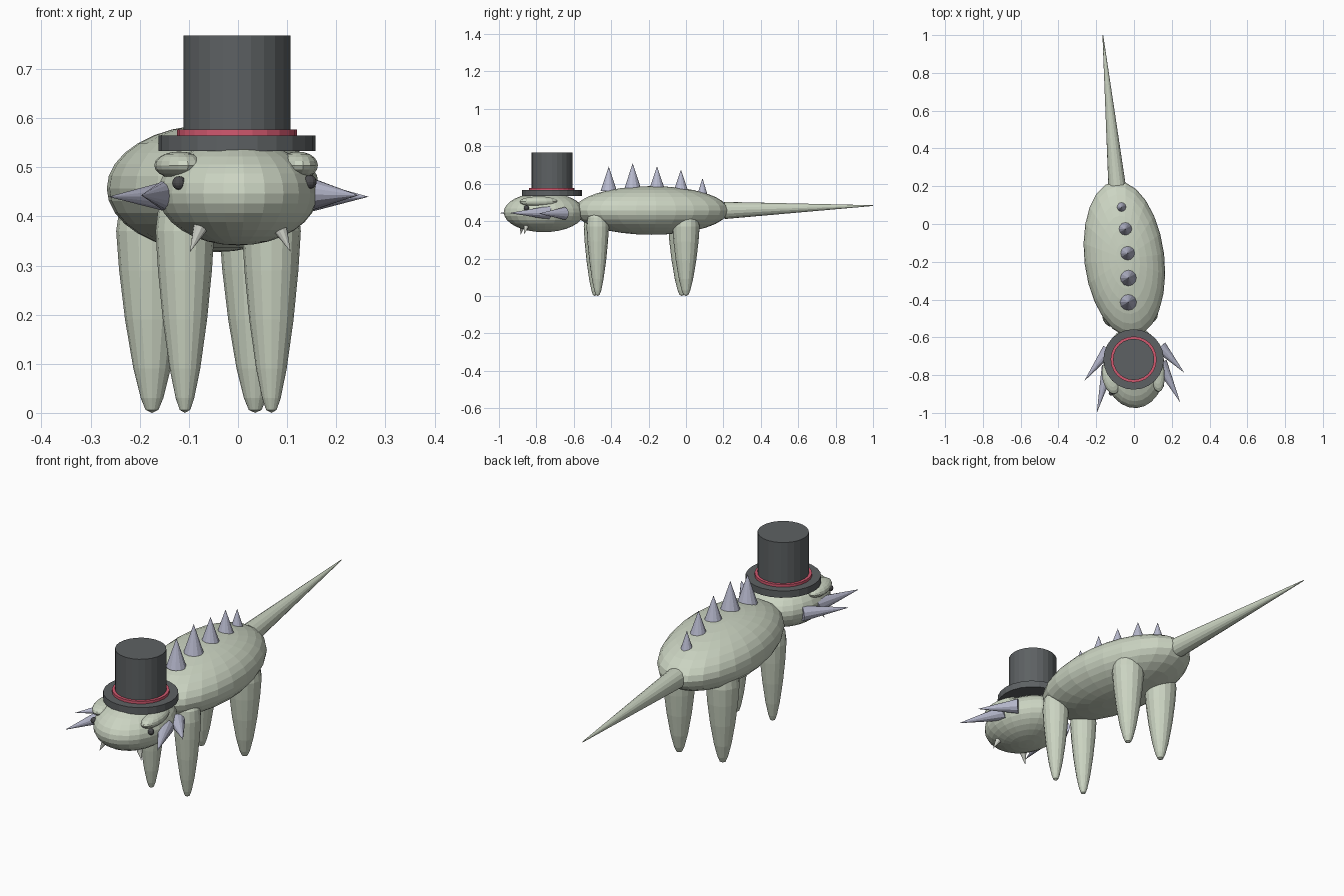
import bpy, bmesh
from math import pi, sin, cos
from mathutils import Vector, Matrix

if "Cube" in bpy.data.objects:
    bpy.data.objects.remove(bpy.data.objects["Cube"])


def material(name, rgb):
    m = bpy.data.materials.new(name)
    m.diffuse_color = (*rgb, 1)
    m.use_nodes = True
    m.node_tree.nodes["Principled BSDF"].inputs["Base Color"].default_value = m.diffuse_color
    return m


SKIN = material("sage", (0.60, 0.66, 0.54))
HORN = material("lavender", (0.48, 0.49, 0.62))
BONE = material("bone", (0.62, 0.64, 0.58))
FELT = material("charcoal", (0.11, 0.12, 0.125))
BAND = material("red", (0.65, 0.10, 0.16))
EYE = material("eye_dark", (0.07, 0.07, 0.075))


def finish(name, bm, mat, smooth=False):
    bmesh.ops.recalc_face_normals(bm, faces=bm.faces)
    me = bpy.data.meshes.new(name)
    bm.to_mesh(me)
    bm.free()
    ob = bpy.data.objects.new(name, me)
    me.materials.append(mat)
    bpy.context.collection.objects.link(ob)
    return ob


def ellipsoid(name, loc, size, mat, turn=0.0, seg=24, rings=16):
    bm = bmesh.new()
    m = Matrix.Translation(loc) @ Matrix.Rotation(turn, 4, 'Z') @ Matrix.Diagonal((*size, 1))
    bmesh.ops.create_uvsphere(bm, u_segments=seg, v_segments=rings, radius=1, matrix=m)
    return finish(name, bm, mat)


def spike(name, base, tip, r, mat, seg=12, r_tip=0.0):
    base, tip = Vector(base), Vector(tip)
    d = tip - base
    m = Matrix.Translation((base + tip) / 2) @ d.to_track_quat('Z', 'Y').to_matrix().to_4x4()
    bm = bmesh.new()
    bmesh.ops.create_cone(bm, cap_ends=True, segments=seg, radius1=r, radius2=r_tip,
                          depth=d.length, matrix=m)
    return finish(name, bm, mat)


def lathe(name, loc, profile, mat, scale=1.0, seg=16):
    bm = bmesh.new()
    vs = [bm.verts.new((r * scale, 0, z)) for r, z in profile]
    es = [bm.edges.new(p) for p in zip(vs, vs[1:])]
    bmesh.ops.spin(bm, geom=vs + es, cent=(0, 0, 0), axis=(0, 0, 1),
                   angle=2 * pi, steps=seg, use_duplicate=False)
    bmesh.ops.remove_doubles(bm, verts=bm.verts, dist=1e-4)
    bmesh.ops.translate(bm, verts=bm.verts, vec=loc)
    return finish(name, bm, mat)


# Body, head and tail
ellipsoid("body", (-0.051, -0.185, 0.457), (0.212, 0.415, 0.13), SKIN, 0.12)
ellipsoid("head", (0, -0.76, 0.447), (0.163, 0.215, 0.106), SKIN, 0.06)
spike("tail", (-0.09, 0.205, 0.457), (-0.165, 1.0, 0.483), 0.046, SKIN, 16, 0.002)

# Legs: rounded tapering feet
LEG = [(0, 0), (0.013, 0.006), (0.023, 0.03), (0.038, 0.09), (0.055, 0.19),
       (0.067, 0.29), (0.073, 0.37), (0.066, 0.42), (0.04, 0.455), (0, 0.465)]
for name, x, y, s in [("front_leg_left", -0.108, -0.487, 0.82),
                      ("front_leg_right", 0.068, -0.472, 0.82),
                      ("back_leg_left", -0.175, -0.022, 1.0),
                      ("back_leg_right", 0.035, 0.0, 1.0)]:
    lathe(name, (x, y, 0), LEG, SKIN, s)

# Back spines
for i, (x, y, zb, zt, r) in enumerate([(-0.03, -0.413, 0.56, 0.693, 0.044),
                                       (-0.03, -0.285, 0.575, 0.71, 0.044),
                                       (-0.034, -0.155, 0.575, 0.693, 0.04),
                                       (-0.046, -0.027, 0.565, 0.675, 0.037),
                                       (-0.066, 0.088, 0.535, 0.63, 0.029)]):
    spike(f"back_spine_{i + 1}", (x, y, zb), (x, y, zt), r, HORN)

# Cheek horns
for name, base, tip, r in [
        ("cheek_horn_left_front", (-0.135, -0.755, 0.443), (-0.197, -1.0, 0.443), 0.036),
        ("cheek_horn_left_back", (-0.135, -0.665, 0.441), (-0.264, -0.832, 0.440), 0.034),
        ("cheek_horn_right_front", (0.14, -0.735, 0.445), (0.245, -0.945, 0.443), 0.036),
        ("cheek_horn_right_back", (0.14, -0.65, 0.441), (0.266, -0.787, 0.440), 0.034)]:
    spike(name, base, tip, r, HORN)

# Brows, eyes and fangs (head is turned slightly)
ellipsoid("brow_left", (-0.12, -0.81, 0.504), (0.048, 0.092, 0.028), SKIN, 0.2, 16, 10)
ellipsoid("brow_right", (0.122, -0.787, 0.504), (0.04, 0.103, 0.028), SKIN, 0.1, 16, 10)
ellipsoid("eye_left", (-0.12, -0.895, 0.468), (0.014,) * 3, EYE, 0, 12, 8)
ellipsoid("eye_right", (0.146, -0.853, 0.47), (0.014,) * 3, EYE, 0, 12, 8)
spike("fang_left", (-0.074, -0.872, 0.383), (-0.098, -0.885, 0.327), 0.017, BONE, 10)
spike("fang_right", (0.082, -0.85, 0.383), (0.107, -0.867, 0.328), 0.017, BONE, 10)

# Top hat
for name, z0, z1, r, mat in [("hat_brim", 0.533, 0.565, 0.16, FELT),
                             ("hat_band", 0.555, 0.577, 0.122, BAND),
                             ("hat_crown", 0.55, 0.768, 0.109, FELT)]:
    spike(name, (-0.002, -0.717, z0), (-0.002, -0.717, z1), r, mat, 24, r)
